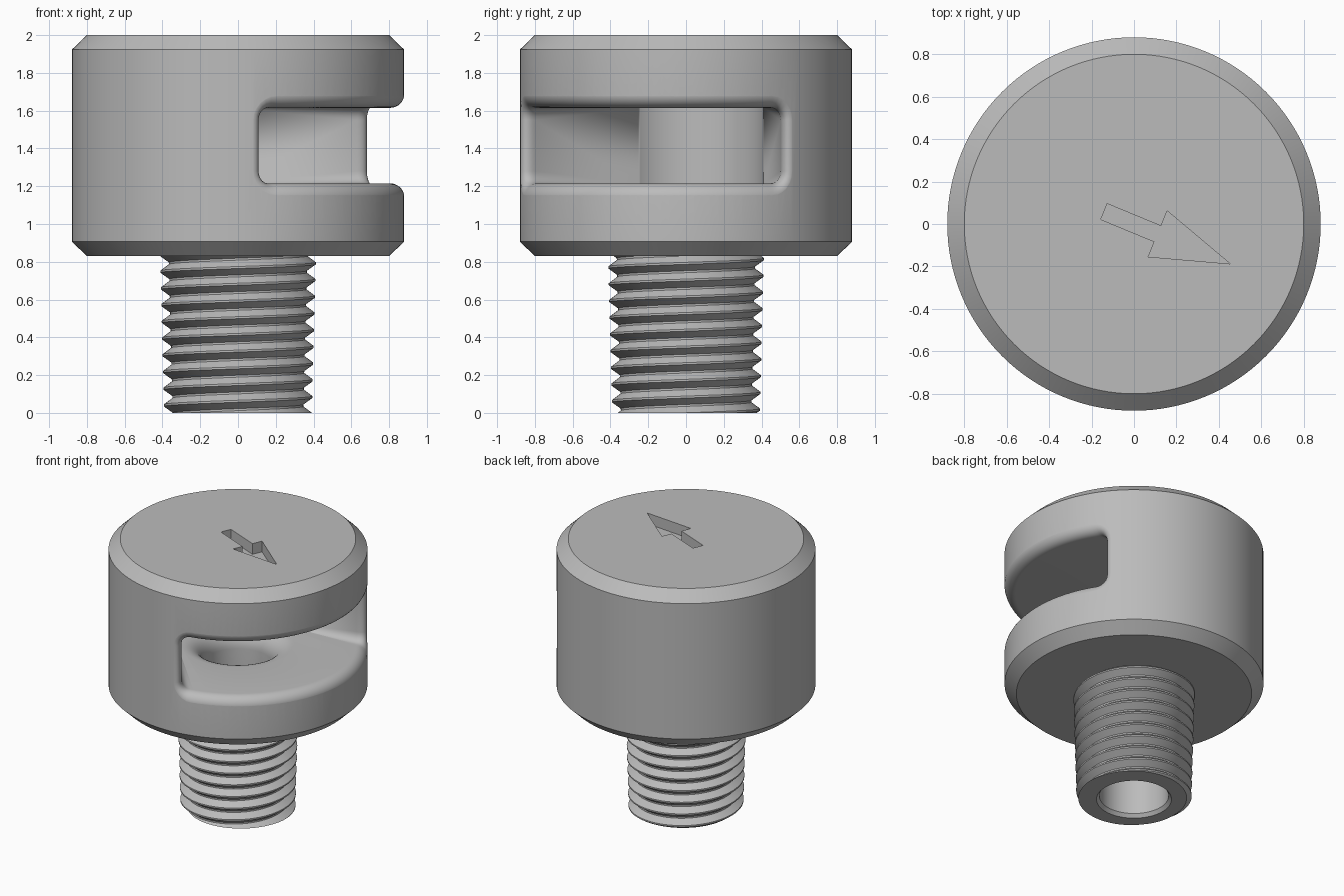
import bpy, bmesh, math
from mathutils import Matrix

if "Cube" in bpy.data.objects:
    bpy.data.objects.remove(bpy.data.objects["Cube"])

AIM = math.radians(-22.5)      # direction the slot and arrow face
grey = bpy.data.materials.new("plain grey")
grey.diffuse_color = (0.5, 0.5, 0.5, 1)
grey.use_nodes = True
grey.node_tree.nodes["Principled BSDF"].inputs["Base Color"].default_value = grey.diffuse_color


def finish(name, bm):
    bmesh.ops.remove_doubles(bm, verts=bm.verts, dist=1e-5)
    bmesh.ops.recalc_face_normals(bm, faces=bm.faces)
    me = bpy.data.meshes.new(name)
    bm.to_mesh(me)
    bm.free()
    me.materials.append(grey)
    ob = bpy.data.objects.new(name, me)
    bpy.context.collection.objects.link(ob)
    return ob


def skin(bm, rows):
    """Quads between consecutive rows of points, merged later."""
    vs = [[bm.verts.new(p) for p in row] for row in rows]
    for a, b in zip(vs, vs[1:]):
        for i in range(len(a) - 1):
            bm.faces.new((a[i], a[i + 1], b[i + 1], b[i]))
    return vs


def lathe(name, profile, n):
    """Closed solid of revolution; the profile starts and ends off the axis."""
    bm = bmesh.new()
    rings = [[bm.verts.new((r * math.cos(math.tau * i / n), r * math.sin(math.tau * i / n), z))
              for i in range(n)] for r, z in profile]
    for a, b in zip(rings, rings[1:]):
        for i in range(n):
            j = (i + 1) % n
            bm.faces.new((a[i], a[j], b[j], b[i]))
    bm.faces.new(rings[0][::-1])
    bm.faces.new(rings[-1])
    return finish(name, bm)


def smooth(ob, degrees=30):
    bpy.ops.object.select_all(action='DESELECT')
    ob.select_set(True)
    bpy.context.view_layer.objects.active = ob
    bpy.ops.object.shade_smooth_by_angle(angle=math.radians(degrees))


# Head: chamfered cylinder
head = lathe("head", [(0.80, 0.83), (0.88, 0.907), (0.88, 1.923), (0.80, 2.0)], 128)

# Slot cutter: wedge with a round back, rounded corners and a flared rim
ZC, H, BACK, BETA, F, C = 1.415, 0.2, 0.415, math.radians(30), 0.075, 0.065
SPAN, CORNER = 64, 6


def slot_row(r, half, h, c, back=False):
    """Lower and upper rows of points over a cylinder of radius r."""
    arc = r * half
    pts = [(arc - c + c * math.sin(a), h - c + c * math.cos(a))
           for a in (math.pi / 2 * k / CORNER for k in range(CORNER, -1, -1))]
    flat = arc - c
    side = [(-s, q) for s, q in pts]
    mid = [(-flat + 2 * flat * k / SPAN, h) for k in range(1, SPAN)]
    low, top = [], []
    for s, q in side + mid + pts[::-1]:
        a = AIM + (math.pi - s / r if back else s / r)
        x, y = r * math.cos(a), r * math.sin(a)
        low.append((x, y, ZC - q))
        top.append((x, y, ZC + q))
    return low, top


rings = [slot_row(BACK, math.pi / 3, H, 0.0, True)]
R0 = 0.881 - F
for k in range(9):
    b = math.pi / 2 * k / 8
    r, o = R0 + F * math.sin(b), F * (1 - math.cos(b))
    rings.append(slot_row(r, BETA + math.asin(BACK / r) + o / r, H + o, C + o))
r_end = 0.881
rings.append(slot_row(0.96, BETA + math.asin(BACK / r_end) + F / r_end, H + F, C + F))
bm = bmesh.new()
skin(bm, [low for low, top in rings])
skin(bm, [top for low, top in rings])
for end in (0, -1):
    skin(bm, [[low[end], top[end]] for low, top in rings])
skin(bm, rings[0])
skin(bm, rings[-1])
slot_cut = finish("slot_cutter", bm)

# Bore cutter with a bell mouth opening into the slot floor
FLOOR, BORE, BELL = ZC - H, 0.235, 0.15
bell = [(BORE + BELL - BELL * math.cos(a), FLOOR - BELL + BELL * math.sin(a))
        for a in (math.pi / 2 * k / 10 for k in range(11))]
bore_cut = lathe("bore_cutter", [(BORE, 0.7)] + bell + [(BORE + BELL, FLOOR + 0.1)], 96)

# Arrow cutter: shallow recess in the top
L0, L1, L2, W, HW = -0.153, 0.121, 0.491, 0.04, 0.117
outline = [(L0, -W), (L1, -W), (L1, -HW), (L2, 0), (L1, HW), (L1, W), (L0, W)]
bm = bmesh.new()
face = bm.faces.new([bm.verts.new((x, y, 1.92)) for x, y in outline])
ext = bmesh.ops.extrude_face_region(bm, geom=[face])
for g in ext["geom"]:
    if isinstance(g, bmesh.types.BMVert):
        g.co.z = 2.1
bmesh.ops.rotate(bm, verts=bm.verts, matrix=Matrix.Rotation(AIM, 3, 'Z'))
arrow_cut = finish("arrow_cutter", bm)

# Cut the head and bake the result
for cutter in (slot_cut, bore_cut, arrow_cut):
    cutter.hide_render = True
    mod = head.modifiers.new(cutter.name, 'BOOLEAN')
    mod.operation = 'DIFFERENCE'
    mod.solver = 'EXACT'
    mod.object = cutter
bpy.context.view_layer.update()
baked = bpy.data.meshes.new_from_object(head.evaluated_get(bpy.context.evaluated_depsgraph_get()))
head.modifiers.clear()
head.data = baked
for cutter in (slot_cut, bore_cut, arrow_cut):
    bpy.data.objects.remove(cutter)
smooth(head)

# Threaded stem: tapered right-hand helix with a hollow bore
PITCH, DEPTH, TOP, N = 0.0885, 0.046, 0.835, 96
PROFILE = [(0.0, 0), (0.12, 0), (0.5, 1), (0.62, 1), (1.0, 0)]


def thread_radius(z, turn):
    f = ((z + 0.01) / PITCH - turn) % 1.0
    for (f0, d0), (f1, d1) in zip(PROFILE, PROFILE[1:]):
        if f <= f1:
            d = d0 + (d1 - d0) * (f - f0) / (f1 - f0)
            break
    return 0.391 + 0.022 * z / 0.83 - DEPTH * d


def ring(fn):
    row = []
    for i in range(N + 1):
        r, z = fn(i / N)
        a = math.tau * (i % N) / N
        row.append((r * math.cos(a), r * math.sin(a), z))
    return row


def thread_point(turn, k, f):
    z = min(max((k + f + turn) * PITCH - 0.01, 0.0), TOP)
    return thread_radius(z, turn), z


rows = [ring(lambda t, p=p: p) for p in ((BORE, 0.83), (BORE, 0.025), (0.255, 0.0))]
for k in range(-2, 11):
    for f, _ in PROFILE[:-1]:
        rows.append(ring(lambda t, k=k, f=f: thread_point(t, k, f)))
bm = bmesh.new()
skin(bm, rows)
bmesh.ops.remove_doubles(bm, verts=bm.verts, dist=1e-5)
bmesh.ops.dissolve_degenerate(bm, edges=bm.edges, dist=1e-5)
stem = finish("threaded_stem", bm)
smooth(stem)
